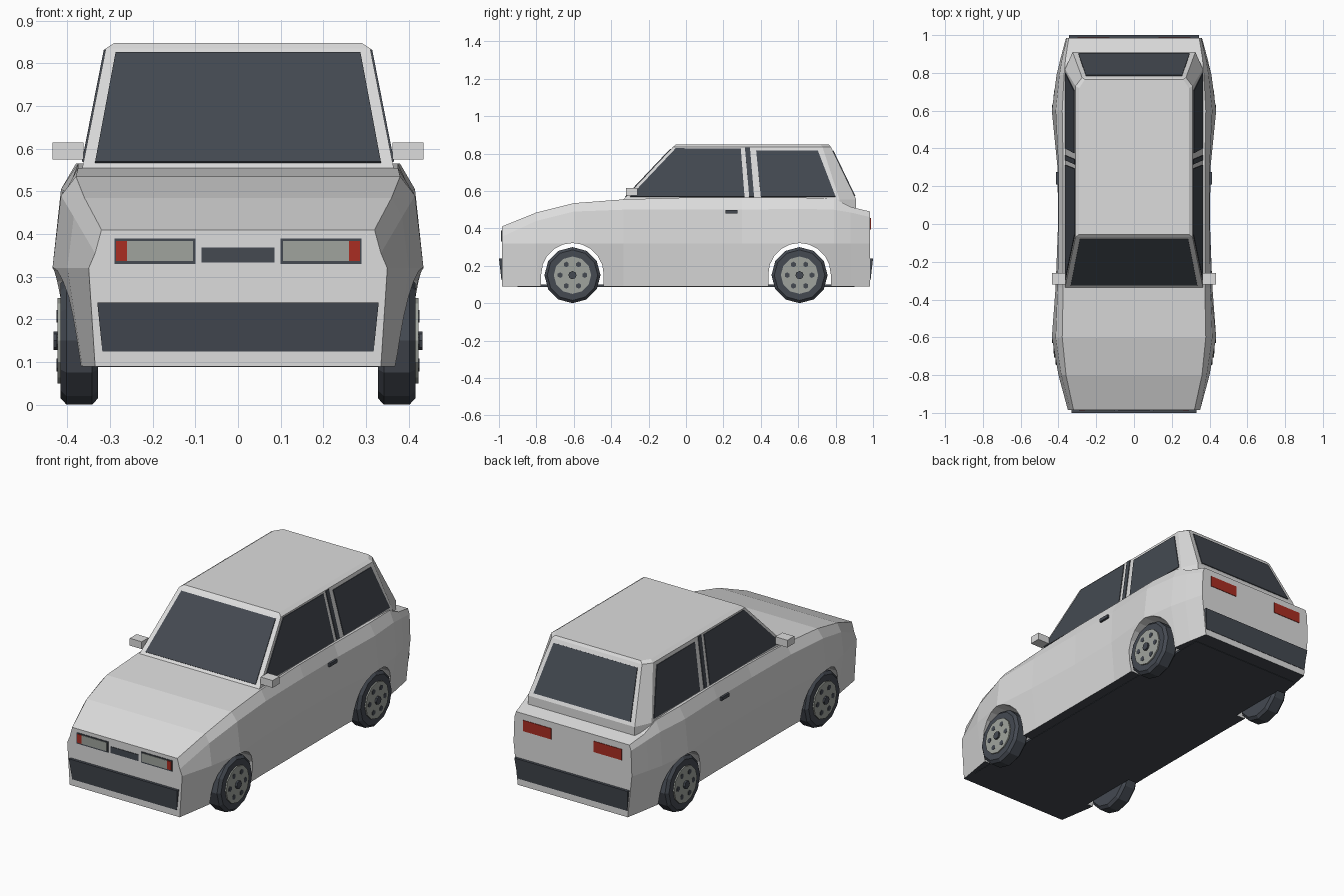
import bpy, bmesh
from math import sin, cos, pi
from mathutils import Vector
from mathutils.geometry import normal

cube = bpy.data.objects.get("Cube")
if cube:
    bpy.data.objects.remove(cube, do_unlink=True)


def material(name, rgb):
    m = bpy.data.materials.new(name)
    m.use_nodes = True
    m.diffuse_color = (*rgb, 1)
    m.node_tree.nodes["Principled BSDF"].inputs["Base Color"].default_value = (*rgb, 1)
    return m


PAINT = material("pale_grey_paint", (0.72, 0.72, 0.72))
DARK = material("dark_slate", (0.058, 0.067, 0.083))
SILVER = material("silver_grey", (0.35, 0.37, 0.34))
RED = material("lamp_red", (0.4, 0.027, 0.016))


def loft(name, rings, mat):
    """Join closed rings of equal length and cap both ends."""
    bm = bmesh.new()
    loops = [[bm.verts.new(p) for p in ring] for ring in rings]
    for a, b in zip(loops, loops[1:]):
        n = len(a)
        for i in range(n):
            j = (i + 1) % n
            bm.faces.new((a[i], a[j], b[j], b[i]))
    bm.faces.new(loops[0])
    bm.faces.new(loops[-1])
    bmesh.ops.recalc_face_normals(bm, faces=bm.faces)
    mesh = bpy.data.meshes.new(name)
    bm.to_mesh(mesh)
    bm.free()
    mesh.materials.append(mat)
    obj = bpy.data.objects.new(name, mesh)
    bpy.context.collection.objects.link(obj)
    return obj


def plate(name, pts, mat, t=0.004):
    """Thin panel lying on a flat surface."""
    pts = [Vector(p) for p in pts]
    n = normal(pts[:4]) * t
    return loft(name, [[p - n for p in pts], [p + n for p in pts]], mat)


def box(name, x, y, z, mat):
    rings = [[(x[0], y[0], h), (x[1], y[0], h), (x[1], y[1], h), (x[0], y[1], h)] for h in z]
    return loft(name, rings, mat)


def wall_plate(name, x, y, z, mat, t=0.003):
    """Upright panel facing front or back."""
    return plate(name, [(x[0], y, z[0]), (x[1], y, z[0]), (x[1], y, z[1]), (x[0], y, z[1])], mat, t)


def disc(r, x, y, z, n):
    return [(x, y + r * sin(2 * pi * i / n), z + r * cos(2 * pi * i / n)) for i in range(n)]


# Body shell: y, top z, top x, shoulder z, shoulder x, waist x, sill x
stations = [
    (-0.985, 0.41, 0.32, 0.355, 0.335, 0.35, 0.335),
    (-0.80, 0.485, 0.36, 0.44, 0.385, 0.40, 0.365),
    (-0.60, 0.535, 0.38, 0.49, 0.415, 0.435, 0.39),
    (-0.335, 0.555, 0.375, 0.50, 0.405, 0.415, 0.385),
    (0.0, 0.565, 0.375, 0.50, 0.40, 0.402, 0.385),
    (0.30, 0.565, 0.375, 0.50, 0.40, 0.405, 0.385),
    (0.60, 0.565, 0.38, 0.505, 0.415, 0.435, 0.39),
    (0.79, 0.56, 0.37, 0.50, 0.395, 0.41, 0.37),
    (0.88, 0.515, 0.362, 0.485, 0.38, 0.388, 0.355),
    (0.985, 0.49, 0.345, 0.46, 0.355, 0.36, 0.335),
]
rings = []
for y, zt, xt, zs, xs, xw, xb in stations:
    half = [(xb, y, 0.09), (xw, y, 0.32), (xs, y, zs), (xt, y, zt)]
    rings.append(half + [(-x, y, z) for x, y, z in reversed(half)])
body = loft("body", rings, PAINT)

# Wheel arches cut through the shell
AXLES = {"front": -0.607, "rear": 0.607}
for axle in AXLES.values():
    arch = [(axle + 0.167 * cos(a * pi / 10), 0.155 + 0.167 * sin(a * pi / 10)) for a in range(11)]
    arch += [(axle - 0.167, 0.0), (axle + 0.167, 0.0)]
    cutter = loft("arch_cutter", [[(x, y, z) for y, z in arch] for x in (-0.6, 0.6)], PAINT)
    cutter.hide_render = True
    mod = body.modifiers.new("arch", "BOOLEAN")
    mod.operation = "DIFFERENCE"
    mod.solver = "EXACT"
    mod.object = cutter
    bpy.context.view_layer.objects.active = body
    bpy.ops.object.modifier_apply(modifier=mod.name)
    bpy.data.objects.remove(cutter, do_unlink=True)

# Dark underside
body.data.materials.clear()
body.data.materials.append(PAINT)
body.data.materials.append(DARK)
for f in body.data.polygons:
    f.material_index = 1 if f.normal.z < -0.9 and f.center.z < 0.1 else 0
box("floor", (-0.33, 0.33), (-0.9, 0.9), (0.088, 0.1), DARK)

# Cabin with chamfered rear corners
Z0, Z1 = 0.555, 0.835
base = [(0.365, -0.335), (0.365, 0.82), (0.325, 0.91)]
eave = [(0.31, -0.07), (0.31, 0.73), (0.275, 0.775)]
crown = [(0.29, -0.055), (0.29, 0.72), (0.26, 0.765)]


def cabin_ring(pts, z):
    return [(x, y, z) for x, y in pts] + [(-x, y, z) for x, y in reversed(pts)]


loft("cabin", [cabin_ring(base, 0.485), cabin_ring(base, Z0), cabin_ring(eave, Z1),
               cabin_ring(crown, 0.848)], PAINT)


def slope(a, b, z):
    return a + (b - a) * (z - Z0) / (Z1 - Z0)


def end_glass(name, i, lo, hi):
    """Glass on the front or rear slope; lo and hi are (half width, z)."""
    y = [slope(base[i][1], eave[i][1], z) for _, z in (lo, hi)]
    plate(name, [(-lo[0], y[0], lo[1]), (lo[0], y[0], lo[1]),
                 (hi[0], y[1], hi[1]), (-hi[0], y[1], hi[1])], DARK)


end_glass("windscreen", 0, (0.335, 0.567), (0.287, 0.824))
end_glass("rear_window", -1, (0.295, 0.572), (0.255, 0.815))

side_glass = {
    "front_side_window": [(-0.30, 0.569), (0.313, 0.569), (0.293, 0.826), (-0.055, 0.828)],
    "pillar_strip": [(0.338, 0.569), (0.364, 0.569), (0.342, 0.832), (0.315, 0.832)],
    "rear_side_window": [(0.40, 0.569), (0.80, 0.569), (0.705, 0.816), (0.375, 0.816)],
}
for side, s in (("left", 1), ("right", -1)):
    for name, pts in side_glass.items():
        plate(f"{side}_{name}", [(s * slope(0.365, 0.31, z), y, z) for y, z in pts], DARK)

    # Mirror and door handle
    box(f"{side}_mirror", (s * 0.362, s * 0.435), (-0.32, -0.26), (0.575, 0.615), PAINT)
    box(f"{side}_door_handle", (s * 0.39, s * 0.412), (0.21, 0.275), (0.48, 0.498), DARK)

    # Lamps
    wall_plate(f"{side}_headlamp_frame", (s * 0.10, s * 0.29), -0.985, (0.33, 0.39), DARK)
    wall_plate(f"{side}_headlamp", (s * 0.106, s * 0.26), -0.987, (0.337, 0.384), SILVER)
    wall_plate(f"{side}_indicator", (s * 0.26, s * 0.286), -0.987, (0.337, 0.384), RED)
    wall_plate(f"{side}_tail_lamp", (s * 0.13, s * 0.30), 0.985, (0.395, 0.455), RED)

    # Wheels
    for end, y in AXLES.items():
        label = f"{end}_{side}"
        profile = [(0.135, 0.328), (0.15, 0.342), (0.15, 0.402), (0.135, 0.416)]
        loft(f"{label}_tyre", [disc(r, s * x, y, 0.15, 12) for r, x in profile], DARK)
        loft(f"{label}_rim", [disc(0.1, s * x, y, 0.15, 12) for x in (0.40, 0.423)], SILVER)
        loft(f"{label}_hub", [disc(0.022, s * x, y, 0.15, 8) for x in (0.42, 0.433)], DARK)
        for k in range(6):
            a = k * pi / 3 + pi / 6
            hy, hz = y + 0.066 * sin(a), 0.15 + 0.066 * cos(a)
            loft(f"{label}_rim_hole_{k + 1}",
                 [disc(0.015, s * x, hy, hz, 6) for x in (0.42, 0.425)], DARK)

wall_plate("grille", (-0.085, 0.085), -0.985, (0.333, 0.368), DARK)

# Bumpers, leaning out towards the top
for end, s, w in (("front", -1, 0.33), ("rear", 1, 0.345)):
    bumper = []
    for z, half, y in ((0.125, w - 0.012, 0.987), (0.24, w, 1.0)):
        bumper.append([(-half, s * 0.96, z), (half, s * 0.96, z), (half, s * y, z), (-half, s * y, z)])
    loft(f"{end}_bumper", bumper, DARK)
